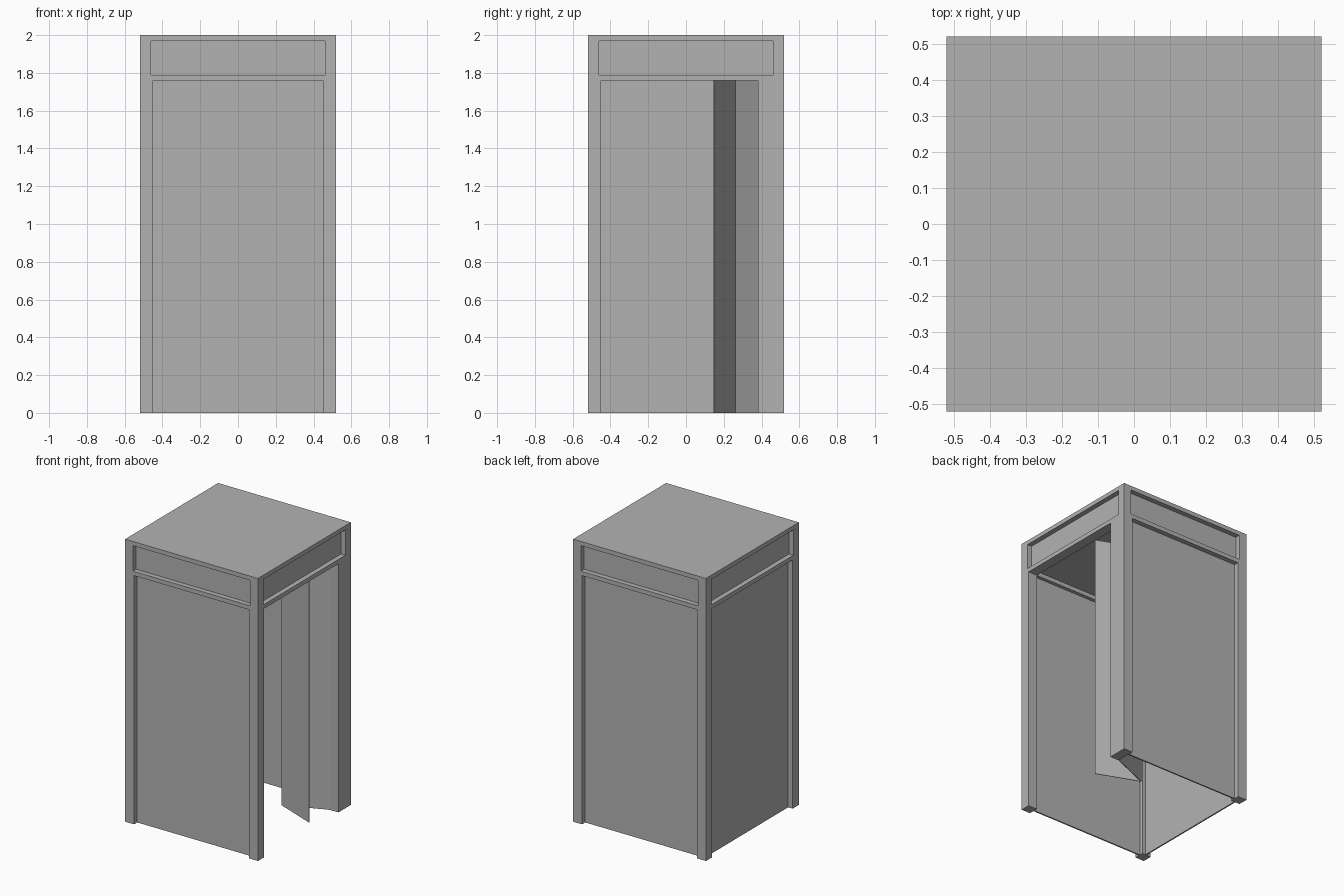
import bpy
from math import atan2, hypot
from mathutils import Matrix, Vector

if "Cube" in bpy.data.objects:
    bpy.data.objects.remove(bpy.data.objects["Cube"])

GREY = (0.45, 0.45, 0.45, 1)
grey = bpy.data.materials.new("plain grey")
grey.use_nodes = True
grey.diffuse_color = GREY
grey.node_tree.nodes["Principled BSDF"].inputs["Base Color"].default_value = GREY

H = 0.52        # half width of the booth
POST = 0.07     # post width
OPEN_TOP = 1.76  # underside of the lintels
HEAD = 1.79     # underside of the ceiling


def box(name, lo, hi):
    """Box between two opposite corners."""
    lo, hi = Vector(lo), Vector(hi)
    bpy.ops.mesh.primitive_cube_add(size=1)
    ob = bpy.context.object
    ob.name = name
    ob.data.transform(Matrix.Translation((lo + hi) / 2)
                      @ Matrix.Diagonal((*(hi - lo), 1)))
    ob.data.materials.append(grey)
    return ob


def leaf(name, a, b):
    """Thin upright door leaf between two plan points."""
    dx, dy = b[0] - a[0], b[1] - a[1]
    ob = box(name, (0, -0.002, 0), (hypot(dx, dy), 0.002, OPEN_TOP))
    ob.location = (a[0], a[1], 0)
    ob.rotation_euler.z = atan2(dy, dx)


# Corner posts, with the hinge post widened beside the doorway
inner = H - POST
for sx, side in ((-1, "right"), (1, "left")):
    for sy, end in ((-1, "front"), (1, "back")):
        depth = 0.14 if sx > 0 and sy > 0 else POST
        xs = sorted((sx * inner, sx * H))
        ys = sorted((sy * (H - depth), sy * H))
        box(f"{end}_{side}_post", (xs[0], ys[0], 0), (xs[1], ys[1], OPEN_TOP))
        # Short corner of the header above each post
        xs = sorted((sx * 0.46, sx * H))
        ys = sorted((sy * 0.46, sy * H))
        box(f"{end}_{side}_header_corner", (xs[0], ys[0], HEAD), (xs[1], ys[1], 1.97))

# Lintels between the posts
for s, front, side in ((-1, "front", "right"), (1, "back", "left")):
    a, b = sorted((s * inner, s * H))
    box(front + "_lintel", (-H, a, OPEN_TOP), (H, b, HEAD))
    box(side + "_lintel", (a, -inner, OPEN_TOP), (b, inner, HEAD))

# Recessed header block and roof slab
box("header_block", (-0.485, -0.485, HEAD), (0.485, 0.485, 1.97))
box("roof", (-H, -H, 1.97), (H, H, 2))

# Thin recessed wall panels on the three closed sides
for s, name in ((-1, "front_panel"), (1, "back_panel")):
    a, b = sorted((s * 0.475, s * 0.485))
    box(name, (-inner, a, 0), (inner, b, OPEN_TOP))
box("right_panel", (-0.485, -inner, 0), (-0.475, inner, OPEN_TOP))

# Folding door, pushed half open towards the hinge post
leaf("outer_door_leaf", (0.16, 0.262), (0.455, 0.147))
leaf("hinged_door_leaf", (0.16, 0.262), (0.452, 0.382))
